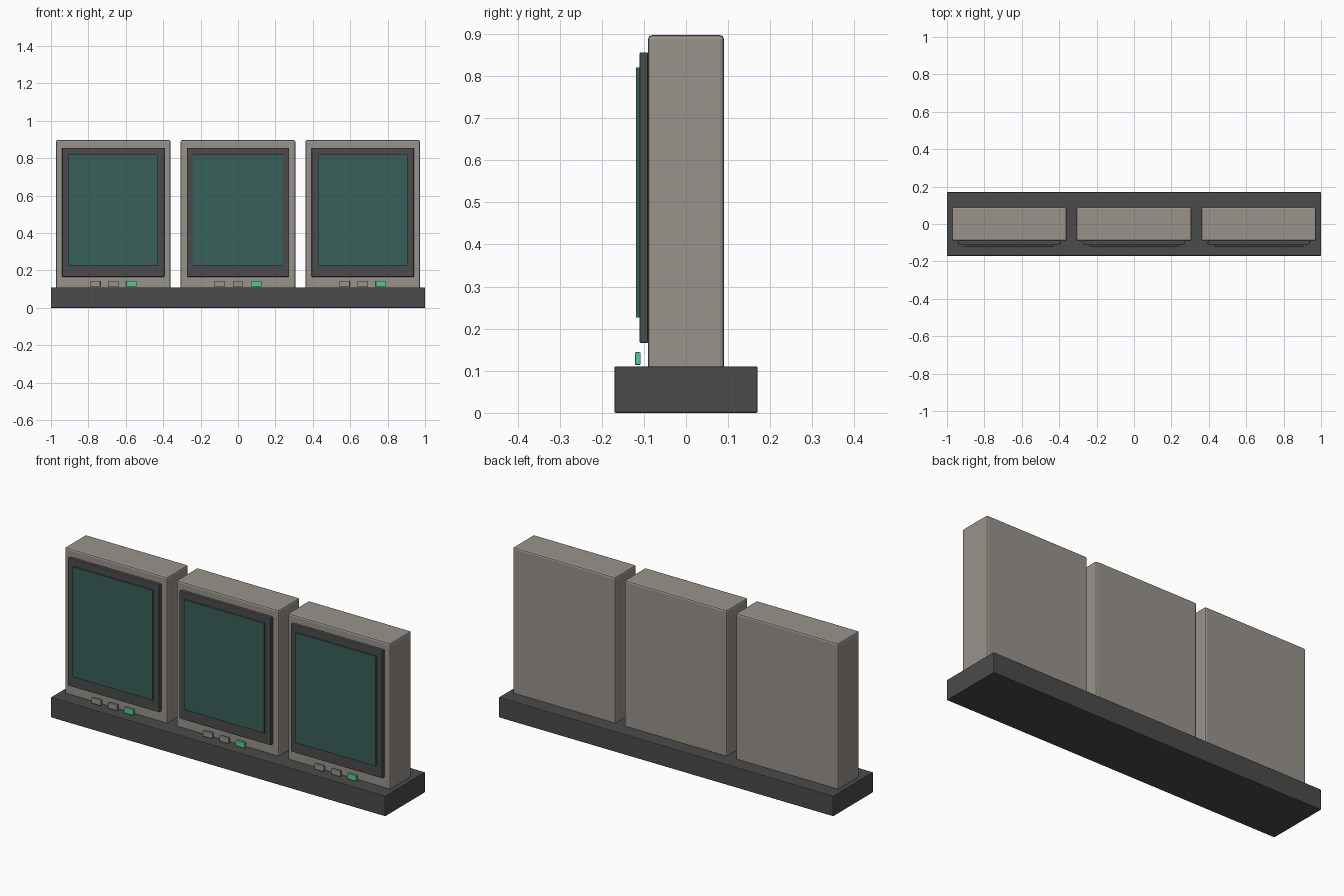
import bpy

if "Cube" in bpy.data.objects:
    bpy.data.objects.remove(bpy.data.objects["Cube"], do_unlink=True)


def material(name, rgb):
    mat = bpy.data.materials.new(name)
    mat.use_nodes = True
    mat.diffuse_color = (*rgb, 1)
    mat.node_tree.nodes["Principled BSDF"].inputs["Base Color"].default_value = (*rgb, 1)
    return mat


casing = material("warm grey casing", (0.32, 0.29, 0.26))
dark = material("dark grey plastic", (0.07, 0.07, 0.07))
glass = material("dark teal glass", (0.04, 0.115, 0.10))
green = material("bright green button", (0.08, 0.6, 0.31))


def box(name, x, y, z, mat, bevel):
    """Bevelled box from (min, max) extents on each axis."""
    spans = (x, y, z)
    bpy.ops.mesh.primitive_cube_add(size=1, location=[(a + b) / 2 for a, b in spans])
    obj = bpy.context.object
    obj.name = name
    obj.scale = [b - a for a, b in spans]
    bpy.ops.object.transform_apply(location=False, rotation=False, scale=True)
    obj.data.materials.append(mat)
    mod = obj.modifiers.new("soft edges", "BEVEL")
    mod.width = bevel
    mod.segments = 2
    return obj


# Shared plinth
box("base", (-1, 1), (-0.17, 0.17), (0, 0.11), dark, 0.003)

# Three identical monitors
for side, cx in (("right", -0.667), ("middle", 0), ("left", 0.667)):
    def across(half, offset=0):
        return (cx + offset - half, cx + offset + half)

    box(side + "_casing", across(0.307), (-0.09, 0.09), (0.1, 0.897), casing, 0.009)
    box(side + "_bezel", across(0.273), (-0.11, -0.09), (0.166, 0.856), dark, 0.003)
    box(side + "_screen", across(0.24), (-0.119, -0.109), (0.226, 0.82), glass, 0.001)

    # Row of buttons, the last one lit
    for i, mat in enumerate((casing, casing, green)):
        box(f"{side}_button_{i + 1}", across(0.028, (i - 1) * 0.097),
            (-0.121, -0.108), (0.114, 0.144), mat, 0.002)
